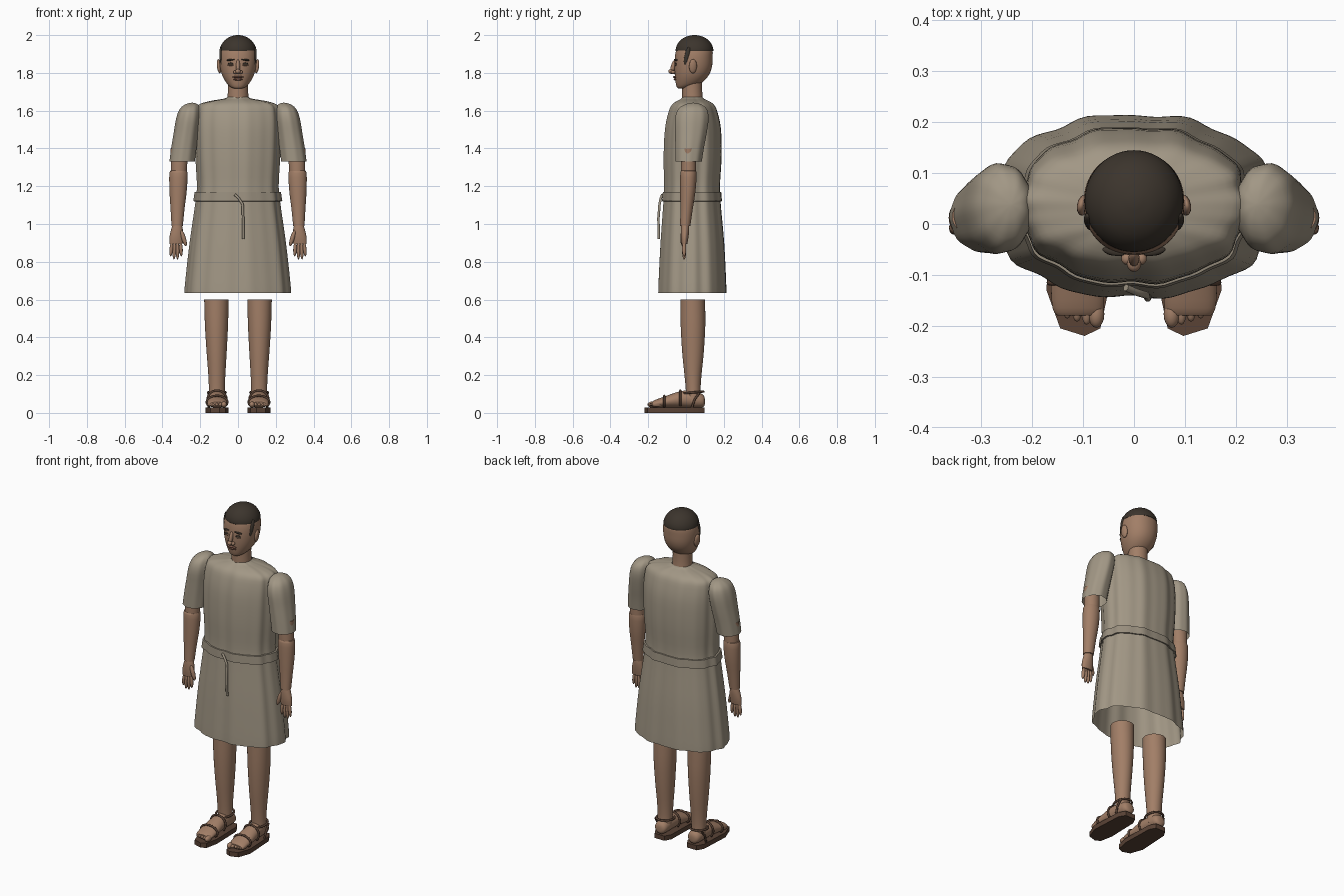
import bpy, bmesh
from math import sin, cos, pi, radians
from mathutils import Vector, Euler

cube = bpy.data.objects.get("Cube")
if cube:
    bpy.data.objects.remove(cube, do_unlink=True)


def material(name, rgb):
    m = bpy.data.materials.new(name)
    m.use_nodes = True
    m.diffuse_color = (*rgb, 1)
    m.node_tree.nodes["Principled BSDF"].inputs["Base Color"].default_value = (*rgb, 1)
    return m


CLOTH = material("linen", (0.36, 0.31, 0.235))
BELT = material("belt_cloth", (0.32, 0.275, 0.21))
SKIN = material("skin", (0.36, 0.21, 0.135))
HAIR = material("dark_hair", (0.045, 0.035, 0.026))
LEATHER = material("sandal_leather", (0.1, 0.055, 0.036))
LIP = material("lips", (0.2, 0.095, 0.065))


def finish(name, bm, mat, angle=40):
    bmesh.ops.recalc_face_normals(bm, faces=bm.faces)
    mesh = bpy.data.meshes.new(name)
    bm.to_mesh(mesh)
    bm.free()
    mesh.materials.append(mat)
    ob = bpy.data.objects.new(name, mesh)
    bpy.context.collection.objects.link(ob)
    bpy.ops.object.select_all(action='DESELECT')
    ob.select_set(True)
    bpy.context.view_layer.objects.active = ob
    bpy.ops.object.shade_smooth_by_angle(angle=radians(angle))
    return ob


def smooth_rings(rings, steps):
    """Monotone-looking cubic blend between control rings."""
    out = []
    for i in range(len(rings) - 1):
        a, b, c, d = (rings[max(0, min(len(rings) - 1, i + k))] for k in (-1, 0, 1, 2))
        for s in range(steps):
            t = s / steps
            out.append([q + t * (r - q) + t * (1 - t) * ((1 - t) * (r - p) / 2 - t * (e - q) / 2
                        - (1 - 2 * t) * (r - q)) for p, q, r, e in zip(a, b, c, d)])
    return out + [rings[-1]]


def loft(name, rings, mat, n=32, steps=3, side=1, axis="z", ripple=None, power=2.0,
         cap_start=True, cap_end=True):
    """Skin oval rings (position, centre a, centre b, radius a, radius b) along z or y."""
    bm = bmesh.new()
    loops = []
    for p, ca, cb, ra, rb in smooth_rings(rings, steps):
        loop = []
        for k in range(n):
            t = 2 * pi * k / n
            c, s = cos(t), sin(t)
            f = ripple(t) if ripple else 1
            f /= (abs(c) ** power + abs(s) ** power) ** (1 / power)
            a, b = ca + ra * c * f, cb + rb * s * f
            loop.append(bm.verts.new((side * a, b, p) if axis == "z" else (side * a, p, b)))
        loops.append(loop)
    for lo, hi in zip(loops, loops[1:]):
        for k in range(n):
            bm.faces.new((lo[k], lo[(k + 1) % n], hi[(k + 1) % n], hi[k]))
    if cap_start:
        bm.faces.new(loops[0])
    if cap_end:
        bm.faces.new(loops[-1])
    return finish(name, bm, mat)


def ellipsoid(name, centre, radii, mat, rot=(0, 0, 0), side=1):
    bm = bmesh.new()
    bmesh.ops.create_uvsphere(bm, u_segments=16, v_segments=10, radius=1)
    turn = Euler(rot).to_matrix()
    for v in bm.verts:
        v.co = turn @ Vector([a * r for a, r in zip(v.co, radii)]) + Vector(centre)
        v.co.x *= side
    return finish(name, bm, mat, 60)


def cord(name, points, radius, mat, side=1, closed=False):
    cu = bpy.data.curves.new(name, "CURVE")
    cu.dimensions = "3D"
    cu.bevel_depth = radius
    cu.bevel_resolution = 2
    cu.use_fill_caps = True
    sp = cu.splines.new("POLY")
    sp.points.add(len(points) - 1)
    for pt, (x, y, z) in zip(sp.points, points):
        pt.co = (side * x, y, z, 1)
    sp.use_cyclic_u = closed
    ob = bpy.data.objects.new(name, cu)
    bpy.context.collection.objects.link(ob)
    cu.materials.append(mat)
    bpy.ops.object.select_all(action='DESELECT')
    ob.select_set(True)
    bpy.context.view_layer.objects.active = ob
    bpy.ops.object.convert(target="MESH")
    bpy.ops.object.shade_smooth_by_angle(angle=radians(50))


def folds(t):
    return 1 + 0.018 * cos(10 * t + 0.5) + 0.01 * sin(17 * t)


# Tunic body, open at the hem
tunic = [(.635, .035, .277, .18), (.7, .035, .272, .178), (.9, .035, .25, .168),
         (1.1, .033, .222, .152), (1.2, .033, .212, .147), (1.35, .036, .22, .153),
         (1.5, .038, .224, .148), (1.59, .038, .22, .13), (1.63, .038, .205, .112),
         (1.65, .037, .15, .086), (1.663, .035, .075, .06), (1.672, .035, .055, .053)]
loft("tunic", [(z, 0, y, a, b) for z, y, a, b in tunic], CLOTH, n=96, ripple=folds,
     power=2.2, cap_start=False, cap_end=False)

# Belt and hanging tie
loft("belt", [(1.12, 0, .033, .222, .152), (1.121, 0, .033, .231, .158),
              (1.169, 0, .033, .224, .154), (1.17, 0, .033, .214, .148)],
     BELT, n=96, steps=1, ripple=folds, power=2.2, cap_start=False, cap_end=False)
cord("belt_tie", [(-.016, -.125, 1.155), (.005, -.134, 1.135), (.024, -.14, 1.105),
                  (.027, -.146, 1.03), (.028, -.144, .92)], .007, BELT)

# Neck and head
loft("neck", [(1.65, 0, .035, .056, .055), (1.7, 0, .033, .054, .053),
              (1.76, 0, .033, .054, .053)], SKIN)
loft("head", [(1.717, 0, -.022, .018, .018), (1.724, 0, -.01, .038, .038),
              (1.745, 0, .013, .06, .067), (1.785, 0, .03, .083, .089),
              (1.83, 0, .038, .095, .099), (1.88, 0, .041, .099, .1),
              (1.92, 0, .044, .094, .096), (1.95, 0, .044, .08, .08)], SKIN, n=48, power=2.15)
loft("hair_cap", [(1.915, 0, .045, .092, .094), (1.918, 0, .045, .097, .1),
                  (1.945, 0, .045, .09, .094), (1.973, 0, .045, .07, .074),
                  (1.992, 0, .045, .04, .043), (2, 0, .045, .01, .01)], HAIR, n=48)

# Nose and mouth
ellipsoid("nose_bridge", (0, -.067, 1.835), (.011, .013, .037), SKIN, (-.3, 0, 0))
ellipsoid("nose_tip", (0, -.078, 1.808), (.014, .016, .013), SKIN)
ellipsoid("upper_lip", (0, -.058, 1.778), (.029, .012, .006), LIP)
ellipsoid("lower_lip", (0, -.053, 1.766), (.025, .012, .007), LIP)
ellipsoid("chin", (0, -.032, 1.738), (.03, .02, .018), SKIN)

sole_outline = [(.055, .06), (.075, .098), (.14, .098), (.162, .06), (.172, -.13),
                (.145, -.205), (.097, -.22), (.066, -.205), (.05, -.13)]

for label, s in (("left", 1), ("right", -1)):
    # Facial features and ears
    ellipsoid(label + "_nostril", (.014, -.068, 1.804), (.011, .012, .01), SKIN, side=s)
    ellipsoid(label + "_eye", (.038, -.054, 1.848), (.016, .007, .006), HAIR, side=s)
    ellipsoid(label + "_lower_eyelid", (.038, -.055, 1.842), (.018, .007, .005), SKIN, side=s)
    ellipsoid(label + "_brow", (.04, -.054, 1.869), (.023, .008, .005), HAIR, (0, .12, .2), s)
    ellipsoid(label + "_ear", (.1, .037, 1.835), (.011, .021, .038), SKIN, (0, .12, .2), s)
    ellipsoid(label + "_sideburn", (.088, .005, 1.89), (.01, .013, .05), HAIR, (-.25, 0, -.25), s)

    # Sleeve, open at the cuff
    loft(label + "_sleeve", [(1.642, .242, .038, .004, .004), (1.635, .245, .038, .03, .038),
         (1.61, .254, .035, .053, .074), (1.56, .262, .031, .064, .088),
         (1.48, .274, .026, .066, .083), (1.4, .286, .019, .067, .075),
         (1.33, .295, .014, .067, .069)], CLOTH, n=48, side=s, cap_end=False,
         ripple=lambda t: 1 + .015 * cos(9 * t))

    # Arm and hand
    loft(label + "_upper_arm", [(1.4, .312, .014, .046, .036), (1.33, .312, .014, .044, .04),
         (1.26, .314, .013, .042, .04)], SKIN, side=s)
    loft(label + "_forearm", [(1.285, .315, .013, .036, .034), (1.27, .315, .013, .048, .043),
         (1.18, .317, .01, .046, .041), (1.08, .32, .003, .037, .033),
         (.99, .322, -.004, .03, .027)], SKIN, side=s)
    loft(label + "_palm", [(1, .322, -.004, .024, .02), (.97, .323, -.005, .031, .022),
         (.93, .326, -.007, .037, .02), (.895, .328, -.008, .035, .015)], SKIN, side=s)
    for i, (x, length) in enumerate([(.302, .034), (.32, .042), (.337, .042), (.353, .034)]):
        ellipsoid(f"{label}_finger_{i + 1}", (x, -.01, .902 - length), (.0095, .011, length + .006),
                  SKIN, (0, -.05 * i + .05, 0), s)
    ellipsoid(label + "_thumb", (.288, -.018, .925), (.012, .012, .045), SKIN, (0, .3, 0), s)

    # Lower leg
    loft(label + "_leg", [(.06, .112, .04, .042, .04), (.12, .112, .038, .042, .039),
         (.2, .112, .037, .045, .045), (.32, .113, .037, .053, .057),
         (.46, .114, .037, .061, .065), (.6, .114, .036, .065, .065)], SKIN, side=s)

    # Foot and toes
    loft(label + "_foot", [(.1, .11, .06, .01, .012), (.088, .11, .064, .035, .034),
         (.03, .111, .072, .042, .044), (-.03, .111, .072, .046, .043),
         (-.11, .111, .058, .052, .03), (-.165, .11, .048, .05, .02),
         (-.18, .11, .046, .04, .012)], SKIN, axis="y", side=s)
    for i in range(5):
        big = 1.5 if i == 0 else 1
        ellipsoid(f"{label}_toe_{i + 1}", (.074 + .019 * i, -.177 + .006 * i, .044),
                  (.0105 * big, .027, .011 * big), SKIN, side=s)

    # Sandal sole
    bm = bmesh.new()
    face = bm.faces.new([bm.verts.new((s * x, y, 0)) for x, y in sole_outline])
    top = bmesh.ops.extrude_face_region(bm, geom=[face])["geom"]
    for v in top:
        if isinstance(v, bmesh.types.BMVert):
            v.co.z = .028
    finish(label + "_sole", bm, LEATHER, 30)

    # Sandal straps
    for part, y, z, a, b in (("toe", -.115, .057, .055, .034), ("instep", -.03, .072, .05, .047)):
        arc = [radians(-45 + 15 * k) for k in range(19)]
        cord(f"{label}_{part}_strap", [(.111 + a * cos(t), y, z + b * sin(t)) for t in arc],
             .006, LEATHER, s)
    ring = [2 * pi * k / 24 for k in range(24)]
    cord(label + "_ankle_strap", [(.112 + .047 * cos(t), .036 + .056 * sin(t), .108 + .005 * sin(t))
                                  for t in ring], .006, LEATHER, s, True)
    cord(label + "_side_strap", [(.155, .07, .105), (.158, .045, .07), (.155, .03, .025)],
         .006, LEATHER, s)
